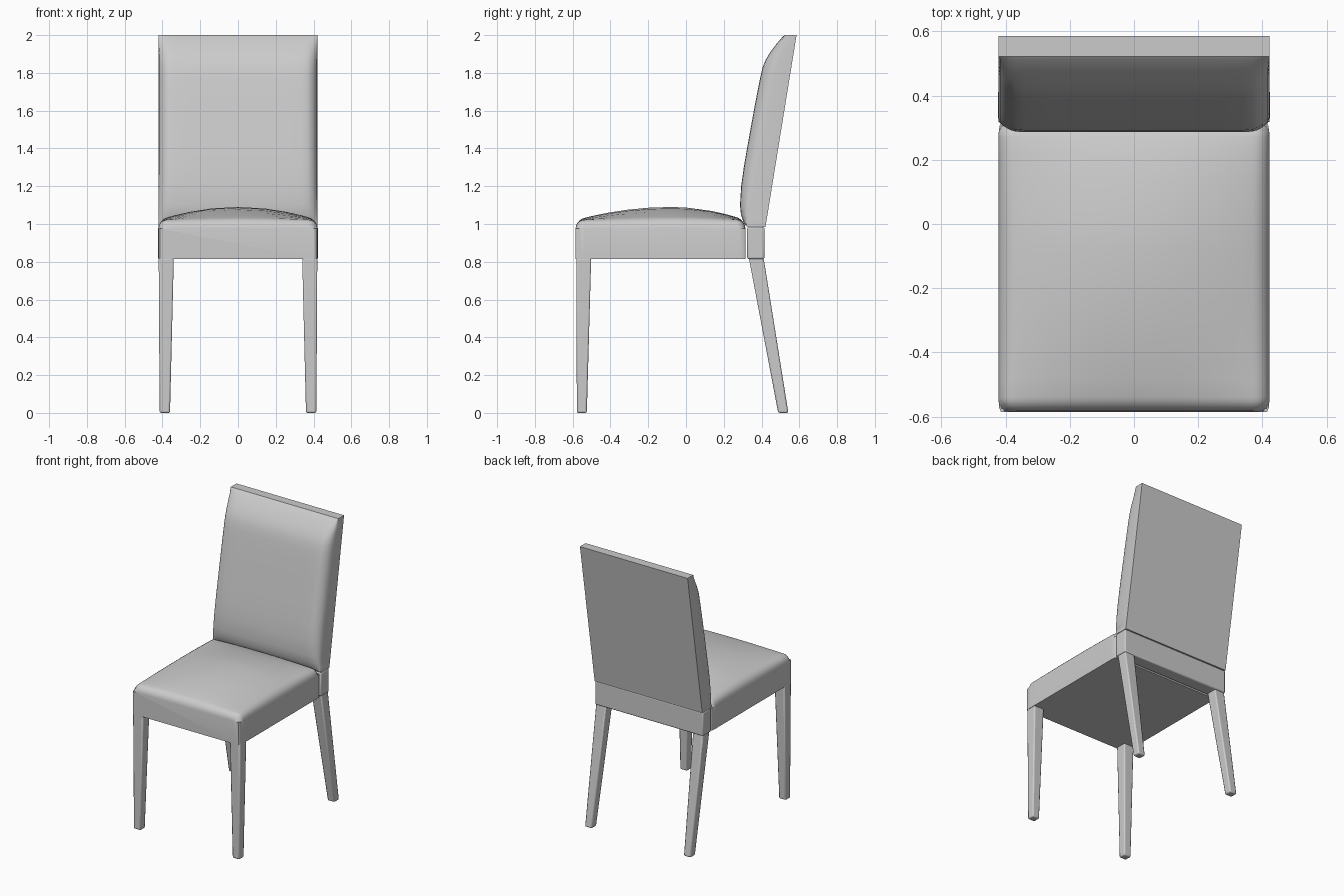
import bpy, bmesh, math

if "Cube" in bpy.data.objects:
    bpy.data.objects.remove(bpy.data.objects["Cube"])


def loft(name, rings, bevel=0.0, angle=35):
    """Skin a list of closed, equally sized rings and cap both ends."""
    bm = bmesh.new()
    loops = [[bm.verts.new(p) for p in ring] for ring in rings]
    n = len(loops[0])
    for a, b in zip(loops, loops[1:]):
        for i in range(n):
            j = (i + 1) % n
            bm.faces.new((a[i], a[j], b[j], b[i]))
    bm.faces.new(loops[0])
    bm.faces.new(loops[-1])
    bmesh.ops.recalc_face_normals(bm, faces=bm.faces[:])
    me = bpy.data.meshes.new(name)
    bm.to_mesh(me)
    bm.free()
    ob = bpy.data.objects.new(name, me)
    bpy.context.collection.objects.link(ob)
    if bevel:
        mod = ob.modifiers.new("bevel", 'BEVEL')
        mod.width = bevel
        mod.segments = 2
    bpy.ops.object.select_all(action='DESELECT')
    ob.select_set(True)
    bpy.context.view_layer.objects.active = ob
    bpy.ops.object.shade_smooth_by_angle(angle=math.radians(angle))
    return ob


def rect(x0, x1, y0, y1, z):
    return [(x0, y0, z), (x1, y0, z), (x1, y1, z), (x0, y1, z)]


def rounded(q):
    """Quarter-circle fall-off: 0 on the flat, 1 at the rim."""
    q = min(1.0, max(0.0, q))
    return 1 - math.sqrt(1 - q * q)


# Columns across the width, denser towards the rounded edges
half = [0.14, 0.26, 0.34, 0.37, 0.385, 0.40, 0.41, 0.417, 0.422]
columns = [-x for x in reversed(half)] + [0.0] + half

# Seat: domed cushion with rounded rim
FRONT, REAR, WIDTH, RIM = -0.585, 0.315, 0.422, 0.045
depths = [0, 0.003, 0.01, 0.02, 0.032, 0.045, 0.1, 0.18, 0.28, 0.39]
seat_y = [FRONT + d for d in depths] + [-0.08, 0.0] + [REAR - d for d in reversed(depths[:-2])]
rings = []
for y in seat_y:
    qy = max(0, 1 - min(y - FRONT, REAR - y) / RIM)
    squeeze = 1 - 0.02 * rounded(qy)
    span = (y + 0.08) / (0.505 if y < -0.08 else 0.395)
    ring = [(-WIDTH * squeeze, y, 0.815)]
    for x in columns:
        qx = max(0, 1 - (WIDTH - abs(x)) / RIM)
        dome = 0.07 * (1 - (x / WIDTH) ** 2) * (1 - span * span)
        ring.append((x * squeeze, y, 1.02 + dome - RIM * rounded(math.hypot(qx, qy))))
    ring.append((WIDTH * squeeze, y, 0.815))
    rings.append(ring)
loft("seat", rings)

# Backrest: raked slab with a puffed front, given as (height, front y)
profile = [(0.983, 0.328), (0.99, 0.318), (1.01, 0.304), (1.05, 0.291), (1.1, 0.286),
           (1.2, 0.292), (1.3, 0.306), (1.4, 0.323), (1.5, 0.341), (1.6, 0.359),
           (1.7, 0.378), (1.78, 0.394), (1.83, 0.406), (1.87, 0.422), (1.91, 0.446),
           (1.95, 0.476), (1.99, 0.51), (2.0, 0.522)]
rings = []
for z, front in profile:
    back = 0.42 + (z - 0.98) * 0.162
    side = max(front, 0.32 + 0.2 * (z - 1))
    ring = [(-0.422, back, z)]
    for x in columns:
        ring.append((x, front + (side - front) * rounded((abs(x) - 0.35) / 0.072), z))
    ring.append((0.422, back, z))
    rings.append(ring)
loft("backrest", rings)

# Rear rail below the backrest
loft("rear_rail", [rect(-0.424, 0.424, 0.324, 0.416, z) for z in (0.815, 0.983)], 0.008)

# Tapered legs, mirrored left and right; the rear pair is splayed
for side, s in (("right", 1), ("left", -1)):
    loft("front_leg_" + side, [rect(s * 0.36, s * 0.415, -0.578, -0.525, 0),
                               rect(s * 0.34, s * 0.42, -0.58, -0.502, 0.82)], 0.008)
    loft("rear_leg_" + side, [rect(s * 0.36, s * 0.415, 0.488, 0.542, 0),
                              rect(s * 0.34, s * 0.42, 0.333, 0.411, 0.82)], 0.008)
